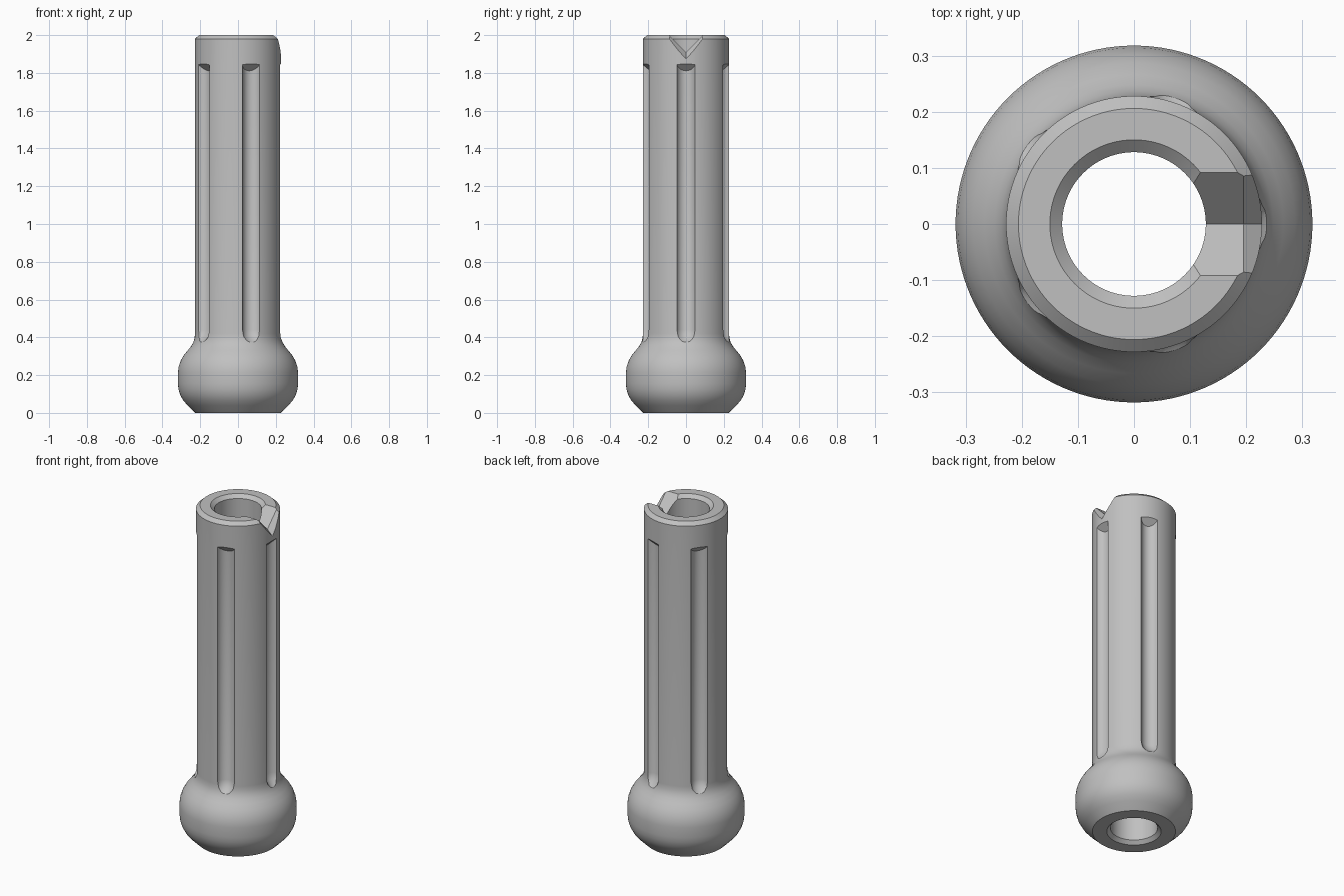
import bpy, bmesh, math

if "Cube" in bpy.data.objects:
    bpy.data.objects.remove(bpy.data.objects["Cube"])

grey = bpy.data.materials.new("plain_grey")
grey.diffuse_color = (0.53, 0.53, 0.53, 1)
grey.use_nodes = True
grey.node_tree.nodes["Principled BSDF"].inputs["Base Color"].default_value = grey.diffuse_color


def loft(name, rings, closed=False):
    """Skin a list of equal-length point rings, capping or closing the ends."""
    bm = bmesh.new()
    loops = [[bm.verts.new(p) for p in ring] for ring in rings]
    n = len(loops[0])
    pairs = list(zip(loops, loops[1:]))
    if closed:
        pairs.append((loops[-1], loops[0]))
    else:
        bm.faces.new(loops[0])
        bm.faces.new(loops[-1])
    for a, b in pairs:
        for i in range(n):
            j = (i + 1) % n
            bm.faces.new((a[i], a[j], b[j], b[i]))
    bmesh.ops.recalc_face_normals(bm, faces=bm.faces)
    mesh = bpy.data.meshes.new(name)
    bm.to_mesh(mesh)
    bm.free()
    obj = bpy.data.objects.new(name, mesh)
    bpy.context.collection.objects.link(obj)
    mesh.materials.append(grey)
    return obj


# Hollow shaft with rounded foot: closed profile of (radius, z)
profile = [
    (0.148, 0), (0.226, 0), (0.266, 0.039), (0.290, 0.066), (0.306, 0.095),
    (0.315, 0.125), (0.318, 0.155), (0.318, 0.215), (0.314, 0.245),
    (0.303, 0.277), (0.287, 0.305), (0.266, 0.331), (0.248, 0.353),
    (0.237, 0.373), (0.230, 0.395), (0.228, 0.42), (0.228, 1.98),
    (0.206, 2), (0.150, 2), (0.128, 1.98), (0.128, 0.02)]
SEG = 120
rings = [[(r * math.cos(math.tau * i / SEG), r * math.sin(math.tau * i / SEG), z)
          for i in range(SEG)] for r, z in profile]
shaft = loft("fluted_shaft", rings, closed=True)
cutters = []

# Five flutes: sloped ceiling at the top, curved run-out at the foot
R, CENTRE = 0.052, 0.243
runout = [(0.30, 0.20), (0.33, 0.125), (0.355, 0.075), (0.38, 0.037),
          (0.405, 0.013), (0.44, 0)]
for k in range(5):
    a = math.tau * k / 5
    rings = []
    for z, shift in runout + [(None, 0)]:
        ring = []
        for i in range(32):
            t = math.tau * i / 32
            u, v = CENTRE + shift + R * math.cos(t), R * math.sin(t)
            h = 1.845 + (u - 0.225) if z is None else z
            ring.append((u * math.cos(a) - v * math.sin(a),
                         u * math.sin(a) + v * math.cos(a), h))
        rings.append(ring)
    cutters.append(loft("flute_cutter", rings))

# V notch in the rim, with a bevelled outer edge
rings = []
for x, low in ((0.02, 1.908), (0.195, 1.908), (0.30, 1.803)):
    w = 2.1 - low
    rings.append([(x, 0, low), (x, w, 2.1), (x, -w, 2.1)])
cutters.append(loft("notch_cutter", rings))

# Cut the shaft, then remove the cutters
bpy.context.view_layer.objects.active = shaft
shaft.select_set(True)
for cutter in cutters:
    cutter.hide_render = True
    mod = shaft.modifiers.new("cut", 'BOOLEAN')
    mod.operation = 'DIFFERENCE'
    mod.solver = 'EXACT'
    mod.object = cutter
    bpy.ops.object.modifier_apply(modifier=mod.name)
for cutter in cutters:
    bpy.data.objects.remove(cutter)

bpy.ops.object.shade_smooth_by_angle(angle=math.radians(28))
